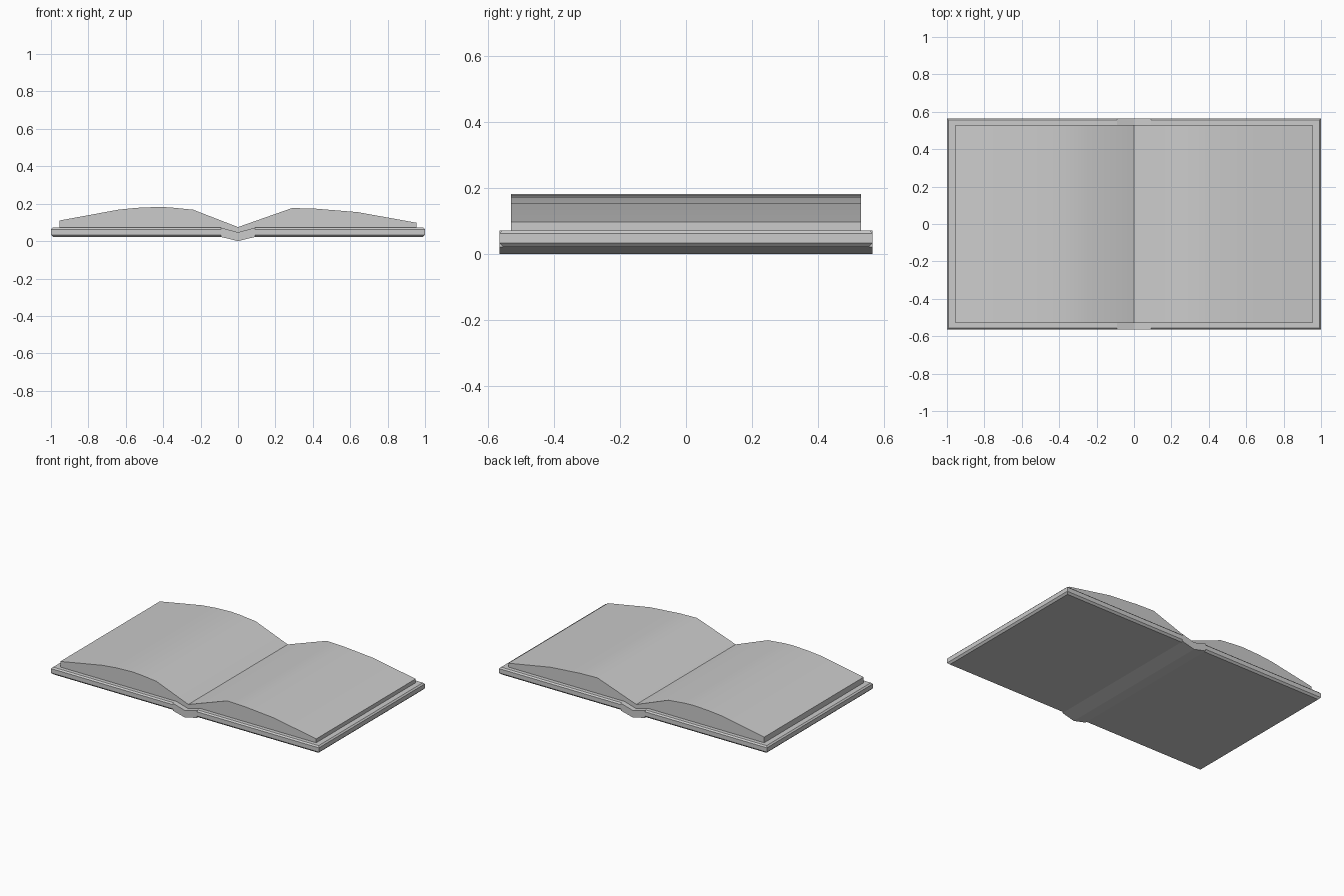
import bpy
import bmesh
from math import radians

cube = bpy.data.objects.get("Cube")
if cube:
    bpy.data.objects.remove(cube, do_unlink=True)

# One grey for the whole book
grey = bpy.data.materials.new("light_grey")
grey.use_nodes = True
colour = (0.6, 0.6, 0.6, 1)
grey.diffuse_color = colour
grey.node_tree.nodes["Principled BSDF"].inputs["Base Color"].default_value = colour

COVER_DEPTH, PAGE_DEPTH = 0.565, 0.53    # half sizes along y
BOTTOM, TOP = 0.022, 0.072               # cover board heights
HINGE = 0.09                             # half width of the spine


def finish(name, bm):
    """Turn a bmesh into a named grey object."""
    bmesh.ops.recalc_face_normals(bm, faces=bm.faces)
    mesh = bpy.data.meshes.new(name)
    bm.to_mesh(mesh)
    bm.free()
    mesh.materials.append(grey)
    obj = bpy.data.objects.new(name, mesh)
    bpy.context.collection.objects.link(obj)
    return obj


def extrude_profile(name, points, half_depth):
    """Sweep an x-z outline along y."""
    bm = bmesh.new()
    face = bm.faces.new([bm.verts.new((x, -half_depth, z)) for x, z in points])
    swept = bmesh.ops.extrude_face_region(bm, geom=[face], use_keep_orig=True)
    verts = [v for v in swept["geom"] if isinstance(v, bmesh.types.BMVert)]
    bmesh.ops.translate(bm, verts=verts, vec=(0, 2 * half_depth, 0))
    return finish(name, bm)


def cover(name, side):
    """Board with its three outer rims chamfered above and below."""
    bm = bmesh.new()
    bmesh.ops.create_cube(bm, size=1)
    for v in bm.verts:
        v.co.x = side * (1 if v.co.x * side > 0 else HINGE)
        v.co.y *= 2 * COVER_DEPTH
        v.co.z = TOP if v.co.z > 0 else BOTTOM
    for height, width in ((TOP, 0.009), (BOTTOM, 0.012)):
        rim = [e for e in bm.edges
               if all(abs(v.co.z - height) < 0.001 for v in e.verts)
               and any(abs(v.co.x) > 0.5 for v in e.verts)]
        bmesh.ops.bevel(bm, geom=rim, offset=width, segments=1, affect='EDGES')
    return finish(name, bm)


# Cover boards and the folded spine between them
cover("left_cover", 1)
cover("right_cover", -1)
extrude_profile("spine", [(-HINGE, BOTTOM), (0, 0), (HINGE, BOTTOM),
                          (HINGE, TOP), (0, 0.047), (-HINGE, TOP)], COVER_DEPTH)

# Pages: two arched stacks meeting in the gutter
pages = extrude_profile("pages", [
    (-0.955, TOP), (-0.955, 0.11), (-0.64, 0.168), (-0.54, 0.178),
    (-0.42, 0.183), (-0.36, 0.18), (-0.24, 0.168), (0, 0.075),
    (0.29, 0.177), (0.42, 0.173), (0.64, 0.155), (0.955, 0.098),
    (0.955, TOP), (HINGE, TOP), (0, 0.047), (-HINGE, TOP)], PAGE_DEPTH)
bpy.ops.object.select_all(action='DESELECT')
pages.select_set(True)
bpy.context.view_layer.objects.active = pages
bpy.ops.object.shade_smooth_by_angle(angle=radians(30))
